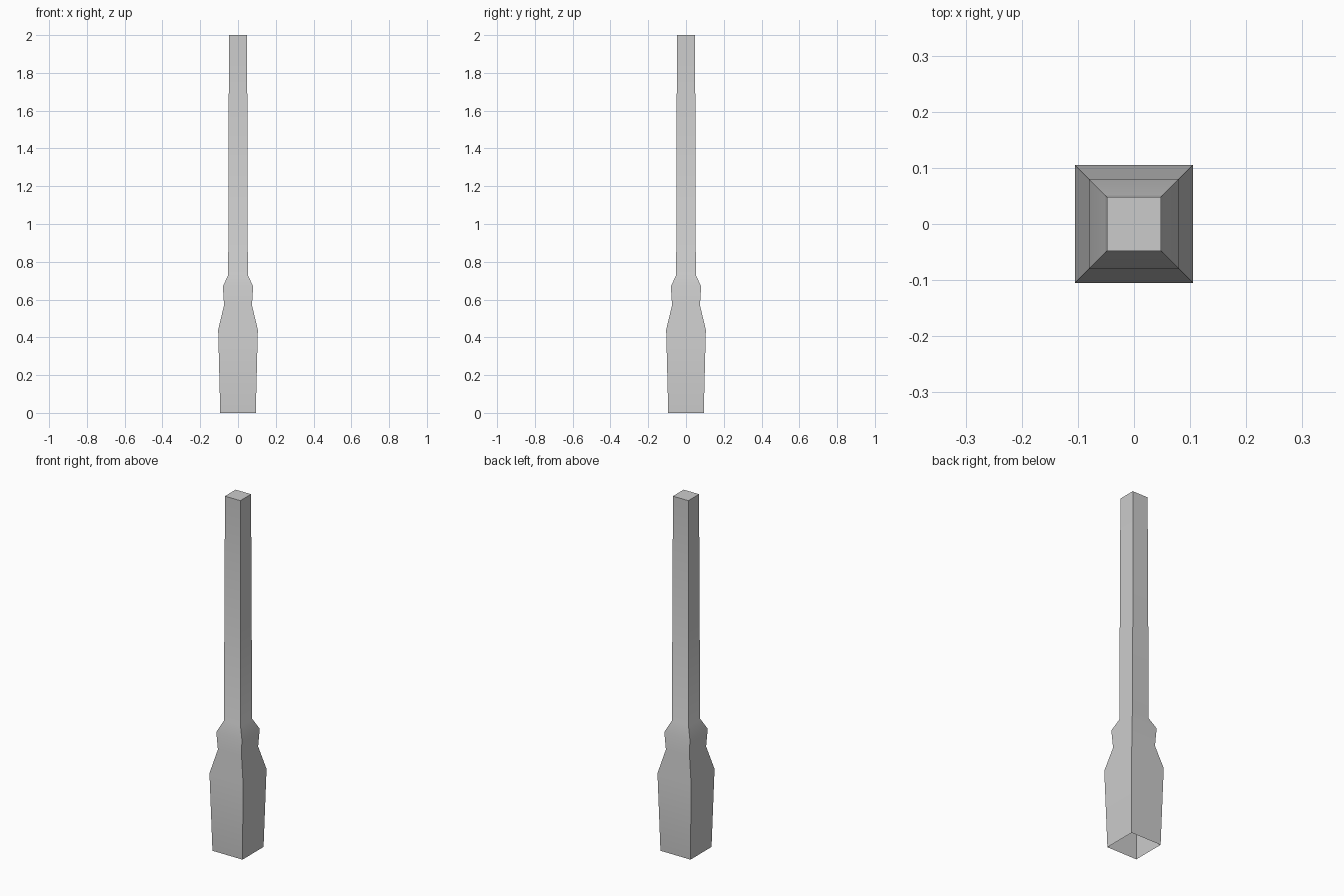
import bpy, bmesh, math

if "Cube" in bpy.data.objects:
    bpy.data.objects.remove(bpy.data.objects["Cube"])

# Profile of the square post: (half width, height)
PROFILE = [(0.094, 0.0), (0.105, 0.44), (0.074, 0.57), (0.08, 0.67),
           (0.052, 0.73), (0.048, 2.0)]

bm = bmesh.new()


def square_ring(h, z):
    return [bm.verts.new((sx * h, sy * h, z))
            for sx, sy in ((-1, -1), (1, -1), (1, 1), (-1, 1))]


# Four sides lofted through the profile, open underneath
rings = [square_ring(h, z) for h, z in PROFILE]
for low, high in zip(rings, rings[1:]):
    for i in range(4):
        j = (i + 1) % 4
        bm.faces.new((low[i], low[j], high[j], high[i]))

# Flat top cap
bm.faces.new(rings[-1])

mesh = bpy.data.meshes.new("square_post")
bm.to_mesh(mesh)
bm.free()
post = bpy.data.objects.new("square_post", mesh)
bpy.context.collection.objects.link(post)

# Smooth along the profile, crisp at the corners
bpy.context.view_layer.objects.active = post
post.select_set(True)
bpy.ops.object.shade_smooth_by_angle(angle=math.radians(45))
